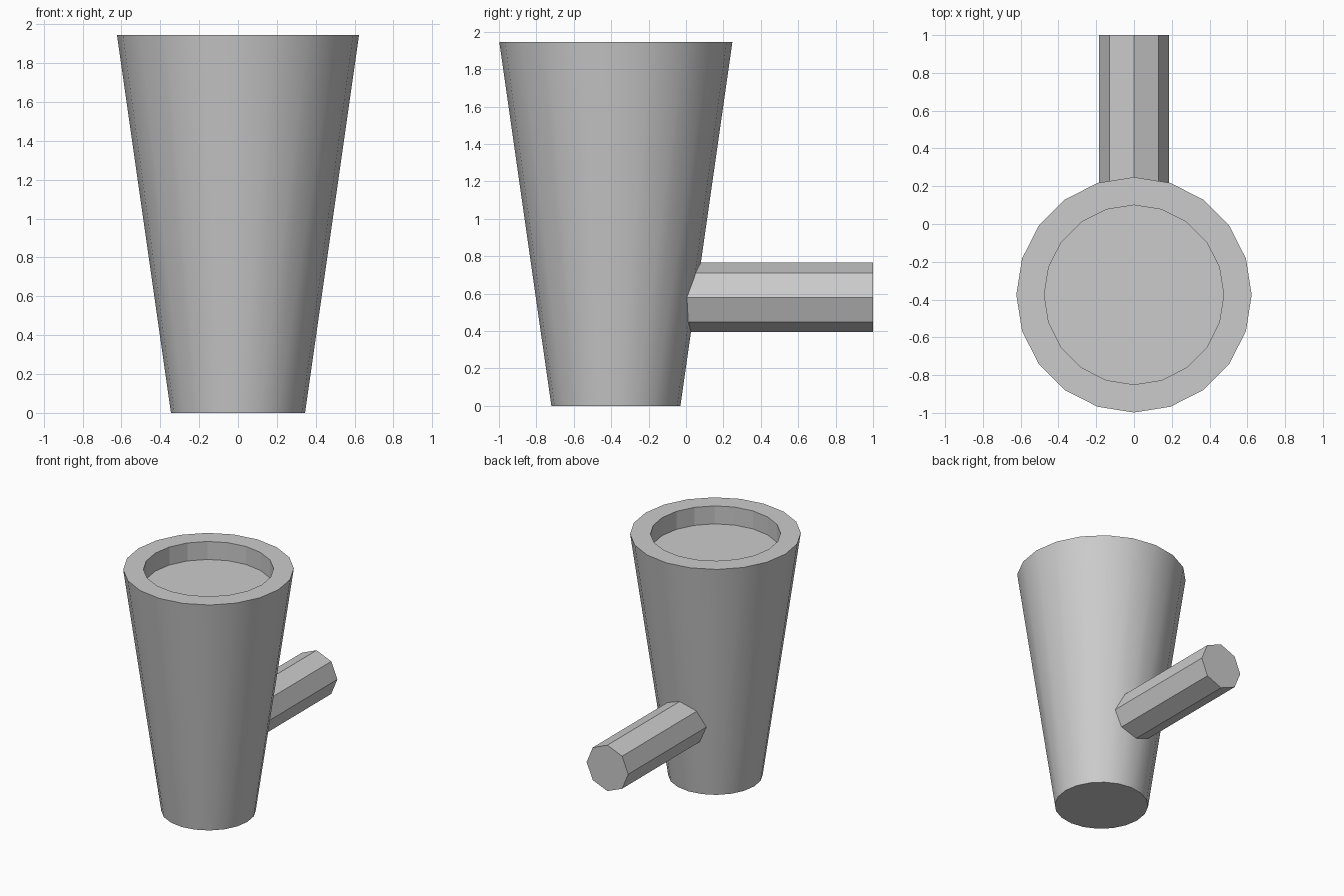
import bpy, bmesh
from math import cos, sin, pi

if "Cube" in bpy.data.objects:
    bpy.data.objects.remove(bpy.data.objects["Cube"])

CUP_Y = -0.375
SIDES = 20


def finish(bm, name):
    bmesh.ops.recalc_face_normals(bm, faces=bm.faces)
    mesh = bpy.data.meshes.new(name)
    bm.to_mesh(mesh)
    bm.free()
    obj = bpy.data.objects.new(name, mesh)
    bpy.context.collection.objects.link(obj)
    return obj


def loft(name, sides, rings, point, smooth_bands=()):
    """Closed, capped skin over rings of (radius, offset)."""
    bm = bmesh.new()
    loops = [[bm.verts.new(point(r, 2 * pi * i / sides, d)) for i in range(sides)]
             for r, d in rings]
    for k, (a, b) in enumerate(zip(loops, loops[1:])):
        for i in range(sides):
            j = (i + 1) % sides
            face = bm.faces.new((a[i], a[j], b[j], b[i]))
            face.smooth = k in smooth_bands
    bm.faces.new(loops[0])
    bm.faces.new(loops[-1])
    return finish(bm, name)


# Tapered cup body: smooth outer wall, flat rim, straight-walled shallow recess
loft("cup_body", SIDES,
     [(0.345, 0.0), (0.623, 1.945), (0.475, 1.945), (0.475, 1.80)],
     lambda r, a, z: (r * cos(a), CUP_Y + r * sin(a), z),
     smooth_bands=(0,))

# Octagonal side handle, sunk into the back of the cup
loft("side_handle", 8,
     [(0.185, -0.08), (0.185, 1.0)],
     lambda r, a, y: (r * cos(a), y, 0.58 + r * sin(a)))
